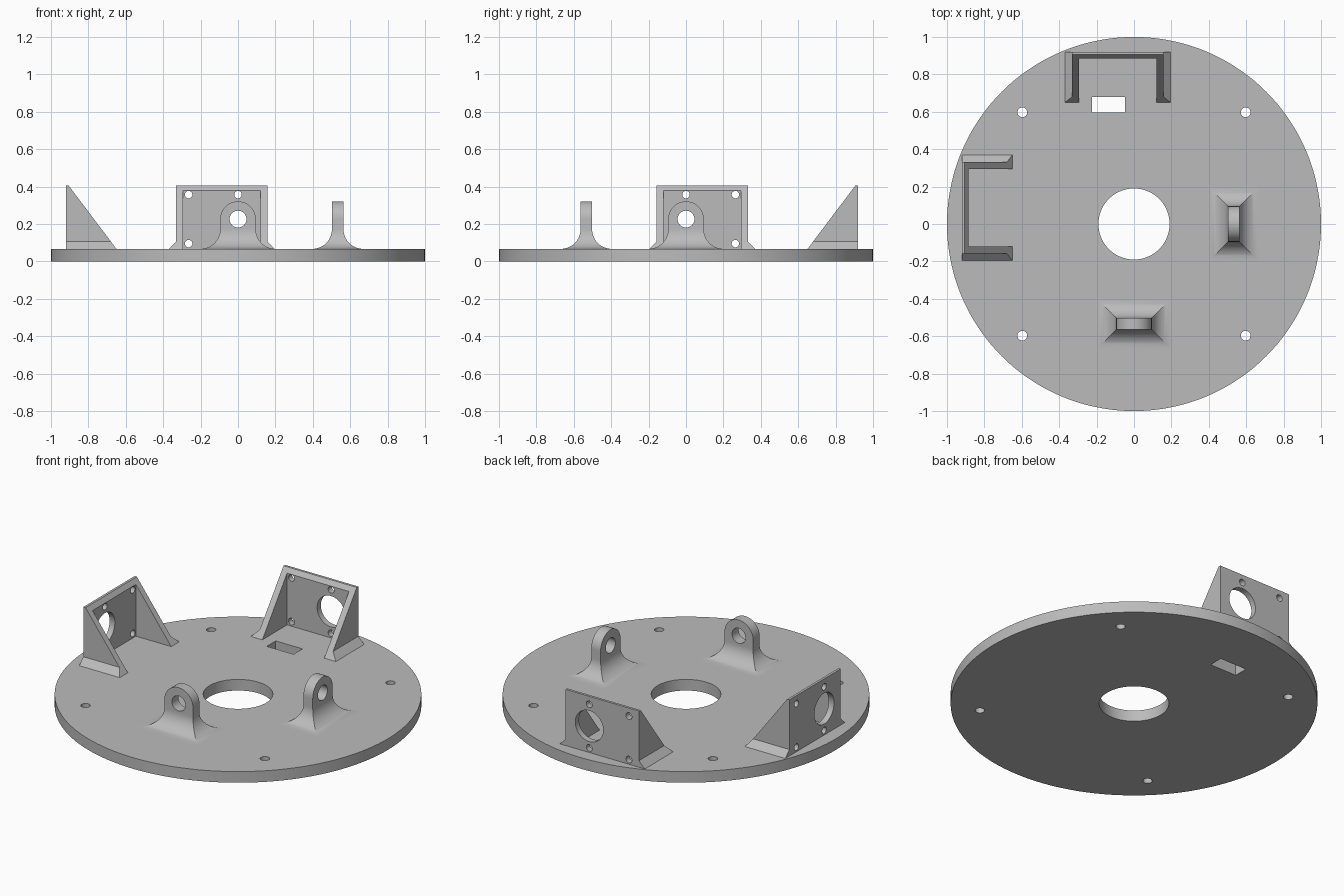
import bpy, bmesh, math
from mathutils import Matrix

if "Cube" in bpy.data.objects:
    bpy.data.objects.remove(bpy.data.objects["Cube"])

grey = bpy.data.materials.new("plain_grey")
grey.diffuse_color = (0.5, 0.5, 0.5, 1)
grey.use_nodes = True
grey.node_tree.nodes["Principled BSDF"].inputs["Base Color"].default_value = grey.diffuse_color
TOP = 0.067  # upper face of the plate


def finish(name, bm):
    bmesh.ops.recalc_face_normals(bm, faces=bm.faces[:])
    me = bpy.data.meshes.new(name)
    bm.to_mesh(me)
    bm.free()
    me.materials.append(grey)
    ob = bpy.data.objects.new(name, me)
    bpy.context.collection.objects.link(ob)
    return ob


def prism(name, pts, axis, lo, hi):
    """Extrude a 2D outline along an axis between lo and hi."""
    place = {"x": lambda a, b, t: (t, a, b),
             "y": lambda a, b, t: (a, t, b),
             "z": lambda a, b, t: (a, b, t)}[axis]
    bm = bmesh.new()
    r0 = [bm.verts.new(place(a, b, lo)) for a, b in pts]
    r1 = [bm.verts.new(place(a, b, hi)) for a, b in pts]
    bm.faces.new(r0)
    bm.faces.new(r1)
    n = len(pts)
    for i in range(n):
        j = (i + 1) % n
        bm.faces.new((r0[i], r0[j], r1[j], r1[i]))
    return finish(name, bm)


def circle(cx, cy, r, n):
    return [(cx + r * math.cos(2 * math.pi * i / n),
             cy + r * math.sin(2 * math.pi * i / n)) for i in range(n)]


def rect(a0, a1, b0, b1):
    return [(a0, b0), (a1, b0), (a1, b1), (a0, b1)]


def select(ob):
    bpy.ops.object.select_all(action="DESELECT")
    ob.select_set(True)
    bpy.context.view_layer.objects.active = ob


def cut(ob, pts, axis, lo, hi):
    """Subtract a prism from an object."""
    cutter = prism("cutter", pts, axis, lo, hi)
    cutter.hide_render = True
    mod = ob.modifiers.new("cut", "BOOLEAN")
    mod.operation, mod.solver, mod.object = "DIFFERENCE", "EXACT", cutter
    select(ob)
    bpy.ops.object.modifier_apply(modifier=mod.name)
    bpy.data.objects.remove(cutter)


def smooth(ob):
    select(ob)
    bpy.ops.object.shade_smooth_by_angle(angle=math.radians(25))


def mirror_copy(ob, name):
    """Copy reflected across the diagonal x = -y."""
    new = ob.copy()
    new.data = ob.data.copy()
    new.name = name
    new.data.transform(Matrix(((0, -1, 0, 0), (-1, 0, 0, 0),
                               (0, 0, 1, 0), (0, 0, 0, 1))))
    new.data.flip_normals()
    bpy.context.collection.objects.link(new)
    smooth(new)


# Round base plate with centre hole, four screw holes and a slot
plate = prism("base_plate", circle(0, 0, 1, 144), "z", 0, TOP)
cut(plate, circle(0, 0, 0.19, 72), "z", -0.1, 0.2)
for sx in (-1, 1):
    for sy in (-1, 1):
        cut(plate, circle(sx * 0.597, sy * 0.597, 0.026, 24), "z", -0.1, 0.2)
cut(plate, rect(-0.225, -0.047, 0.595, 0.68), "z", -0.1, 0.2)
smooth(plate)

# Motor bracket: flared outline, sloping front, hollow middle, holes
bracket = prism("back_bracket",
                [(-0.37, TOP), (0.196, TOP), (0.157, 0.106), (0.157, 0.405),
                 (-0.331, 0.405), (-0.331, 0.106)], "y", 0.6, 0.92)
cut(bracket, [(0.5745, -0.033), (0.9805, 0.505), (0.4, 0.505), (0.4, -0.033)],
    "x", -0.6, 0.6)
cut(bracket, rect(-0.293, 0.119, 0.0, 0.6), "y", 0.4, 0.885)
cut(bracket, circle(0, 0.226, 0.093, 48), "y", 0.8, 1.0)
for x in (-0.264, 0):
    for z in (0.095, 0.357):
        cut(bracket, circle(x, z, 0.02, 24), "y", 0.8, 1.0)
smooth(bracket)
mirror_copy(bracket, "left_bracket")

# Bearing lug: round-topped tab that flares into the plate with a fillet
W, T, R, CY, CZ = 0.095, 0.031, 0.105, -0.533, 0.226
bm = bmesh.new()
arch = [(W, TOP + R)]
arch += [(W * math.cos(math.pi * i / 32), CZ + W * math.sin(math.pi * i / 32))
         for i in range(33)]
arch += [(-W, TOP + R)]
front = [bm.verts.new((x, CY - T, z)) for x, z in arch]
back = [bm.verts.new((x, CY + T, z)) for x, z in arch]
bm.faces.new(front)
bm.faces.new(back)
for i in range(len(arch) - 1):
    bm.faces.new((front[i], front[i + 1], back[i + 1], back[i]))
ring = [front[0], back[0], back[-1], front[-1]]
STEPS = 16
for k in range(1, STEPS + 1):
    a = math.pi / 2 * k / STEPS
    d, z = R * (1 - math.cos(a)), TOP + R * (1 - math.sin(a))
    w, t = W + d, T + d
    nxt = [bm.verts.new((x, CY + y, z))
           for x, y in ((w, -t), (w, t), (-w, t), (-w, -t))]
    for i in range(4):
        j = (i + 1) % 4
        bm.faces.new((ring[i], ring[j], nxt[j], nxt[i]))
    ring = nxt
bm.faces.new(ring)
lug = finish("front_lug", bm)
cut(lug, circle(0, CZ, 0.045, 40), "y", CY - 0.3, CY + 0.3)
smooth(lug)
mirror_copy(lug, "right_lug")
